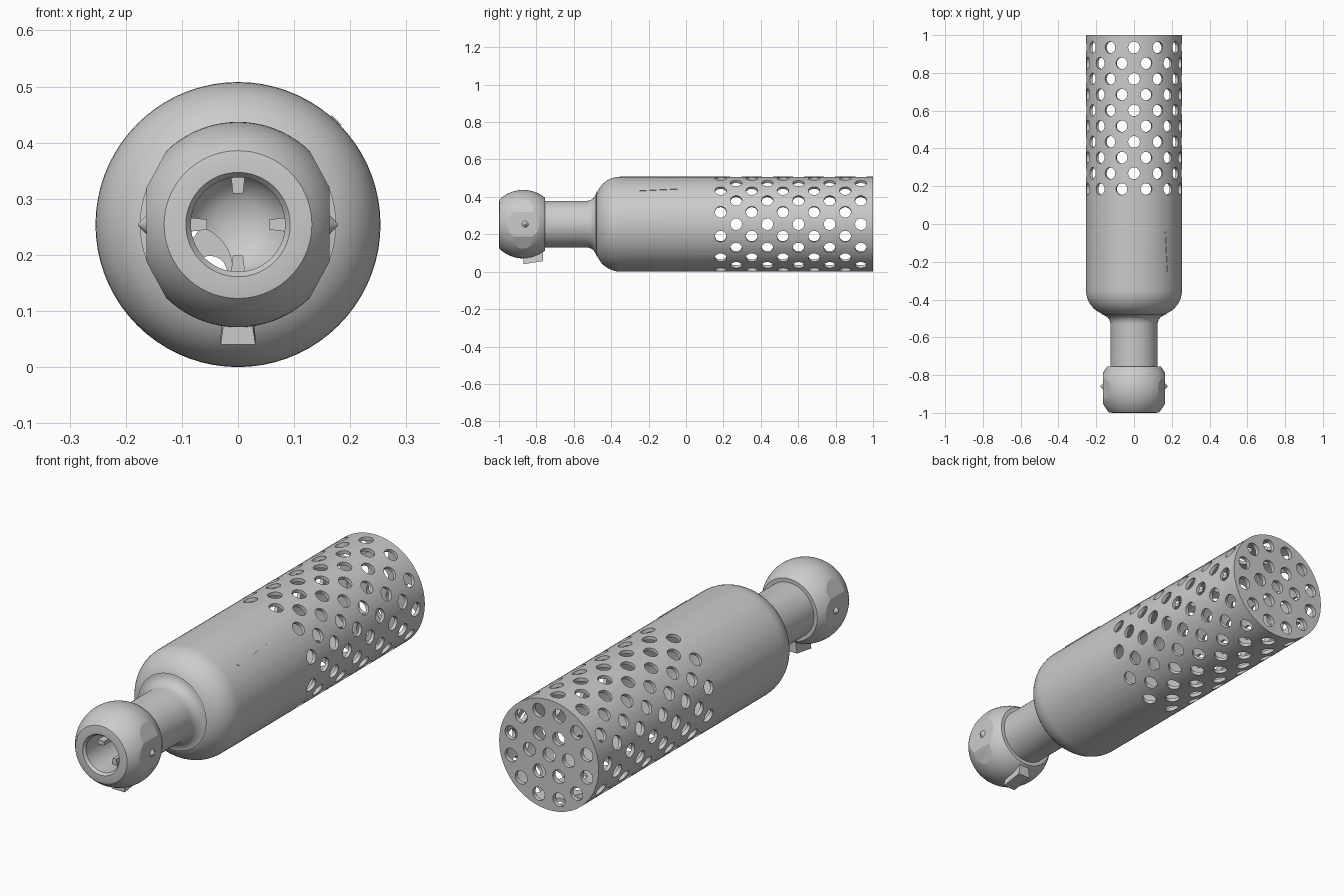
import bpy, bmesh
from math import pi, sin, cos, radians, sqrt
from mathutils import Vector, Matrix

if "Cube" in bpy.data.objects:
    bpy.data.objects.remove(bpy.data.objects["Cube"])

C = 0.254  # height of the long axis
SHIFT = Matrix.Translation((0, 0, C))


def finish(bm, name, angle=35):
    bmesh.ops.recalc_face_normals(bm, faces=bm.faces[:])
    me = bpy.data.meshes.new(name)
    bm.to_mesh(me)
    bm.free()
    ob = bpy.data.objects.new(name, me)
    bpy.context.collection.objects.link(ob)
    smooth(ob, angle)
    return ob


def smooth(ob, angle=35):
    bpy.ops.object.select_all(action='DESELECT')
    bpy.context.view_layer.objects.active = ob
    ob.select_set(True)
    bpy.ops.object.shade_smooth_by_angle(angle=radians(angle))


def arc(cr, cy, rad, a0, a1, n):
    """points (radius, y) on an arc; angle 0 is outward, -90 is toward the front"""
    return [(cr + rad * cos(radians(a0 + (a1 - a0) * i / n)),
             cy + rad * sin(radians(a0 + (a1 - a0) * i / n))) for i in range(n + 1)]


def lathe(profile, closed=False, steps=72):
    """spin a (radius, y) profile about the long axis"""
    bm = bmesh.new()
    vs = [bm.verts.new((r, y, C)) for r, y in profile]
    for a, b in zip(vs, vs[1:]):
        bm.edges.new((a, b))
    if closed:
        bm.edges.new((vs[-1], vs[0]))
    bmesh.ops.spin(bm, geom=bm.verts[:] + bm.edges[:], cent=(0, 0, C),
                   axis=(0, 1, 0), angle=2 * pi, steps=steps)
    bmesh.ops.remove_doubles(bm, verts=bm.verts[:], dist=1e-5)
    return bm


def rod(bm, p, q, r1, r2=None, seg=20):
    """cylinder or cone between two points given relative to the axis"""
    p, q = Vector(p), Vector(q)
    d = q - p
    m = SHIFT @ Matrix.Translation((p + q) / 2) @ d.to_track_quat('Z', 'Y').to_matrix().to_4x4()
    bmesh.ops.create_cone(bm, cap_ends=True, segments=seg, radius1=r1,
                          radius2=r1 if r2 is None else r2, depth=d.length, matrix=m)


def hexahedron(bm, lower, upper):
    """solid from two matching quads given relative to the axis"""
    vs = [bm.verts.new(Vector(p) + Vector((0, 0, C))) for p in lower + upper]
    for f in ((0, 1, 2, 3), (7, 6, 5, 4), (0, 4, 5, 1), (1, 5, 6, 2), (2, 6, 7, 3), (3, 7, 4, 0)):
        bm.faces.new([vs[i] for i in f])


def cut(ob, cutter_bm):
    cutter = finish(cutter_bm, "hole_cutter")
    cutter.hide_render = True
    mod = ob.modifiers.new("holes", 'BOOLEAN')
    mod.operation = 'DIFFERENCE'
    mod.solver = 'EXACT'
    mod.object = cutter
    bpy.ops.object.select_all(action='DESELECT')
    bpy.context.view_layer.objects.active = ob
    ob.select_set(True)
    bpy.ops.object.modifier_apply(modifier=mod.name)
    bpy.data.objects.remove(cutter)
    smooth(ob)


# hollow body with rounded shoulder and narrow neck
R = 0.254
profile = [(0, 1), (R, 1)]
profile += arc(R - 0.135, -0.35, 0.135, 0, -72, 10)
profile += arc(0.175, -0.53, 0.05, 90, 180, 6)
profile += [(0.125, -0.77), (0.084, -0.77), (0.084, -0.5), (0.12, -0.46)]
profile += arc(0.118, -0.34, 0.12, -80, 0, 8)
profile += [(0.238, 0.98), (0, 0.98)]
body = finish(lathe(profile), "perforated_body")

# staggered rings of side holes and the end plate pattern
bm = bmesh.new()
for i in range(10):
    y = 0.185 + i * 0.0833
    for k in range(12):
        a = radians(30 * k + (0 if i % 2 else 15))
        u = Vector((cos(a), 0, sin(a)))
        off = Vector((0, y, 0))
        rod(bm, off + u * 0.2, off + u * 0.28, 0.031)
for radius, count, start in ((0, 1, 0), (0.1, 6, 0), (0.2, 12, 15)):
    for k in range(count):
        a = radians(start + 360 * k / count)
        x, z = radius * cos(a), radius * sin(a)
        rod(bm, (x, 0.97, z), (x, 1.03, z), 0.031)
cut(body, bm)

# ball head with bore and side flats
a1 = 51
profile = [(0.084, -0.755), (0.084, -0.988), (0.093, -1), (0.114, -1)]
profile += arc(0, -0.87, 0.183, -44, 36, 20)
profile += [(0.142, -0.755)]
bm = lathe(profile, True)
for s in (-1, 1):
    for nx, nz, d in ((1, 0, 0.163), (0.879, 0.477, 0.1748), (0.879, -0.477, 0.1748)):
        n = Vector((s * nx, 0, nz)).normalized()
        bmesh.ops.bisect_plane(bm, geom=bm.verts[:] + bm.edges[:] + bm.faces[:], dist=1e-6,
                               plane_co=Vector((0, 0, C)) + n * d, plane_no=n, clear_outer=True)
        bmesh.ops.holes_fill(bm, edges=[e for e in bm.edges if e.is_boundary], sides=0)
finish(bm, "ball_head", 15)

# pointed side studs and thin alignment ribs
for s, side in ((1, "right"), (-1, "left")):
    bm = bmesh.new()
    rod(bm, (s * 0.158, -0.86, 0), (s * 0.178, -0.86, 0), 0.022, 0.002, 24)
    finish(bm, side + "_stud")
    bm = bmesh.new()
    quads = [[(s * 0.105, -0.96, t * 0.007), (s * 0.115, -1, t * 0.006),
              (s * 0.156, -0.965, t * 0.002), (s * 0.145, -0.93, t * 0.003)] for t in (-1, 1)]
    hexahedron(bm, *quads)
    finish(bm, side + "_rib")

# locating key under the ball
bm = bmesh.new()
hexahedron(bm,
           [(-0.031, -0.87, -0.214), (0.031, -0.87, -0.214), (0.031, -0.765, -0.198), (-0.031, -0.765, -0.198)],
           [(-0.022, -0.87, -0.15), (0.022, -0.87, -0.15), (0.022, -0.765, -0.12), (-0.022, -0.765, -0.12)])
finish(bm, "locating_key")

# four tabs inside the bore
for k in range(4):
    bm = bmesh.new()
    quads = [[(x, y, z) for x, y in ((-w, -0.9), (w, -0.9), (w, -0.8), (-w, -0.8))]
             for w, z in ((0.009, 0.055), (0.013, 0.09))]
    hexahedron(bm, *quads)
    bmesh.ops.rotate(bm, verts=bm.verts[:], cent=(0, 0, C), matrix=Matrix.Rotation(k * pi / 2, 3, 'Y'))
    finish(bm, "bore_tab_%d" % (k + 1))

# domed baffle in the neck with an off-centre opening
bm = lathe([(0.088, -0.62), (0.075, -0.59), (0.045, -0.57), (0, -0.56),
            (0, -0.553), (0.047, -0.563), (0.079, -0.583), (0.088, -0.6)], True, 48)
baffle = finish(bm, "neck_baffle", 40)
bm = bmesh.new()
rod(bm, (-0.088, -0.7, -0.08), (-0.088, -0.5, -0.08), 0.078, seg=48)
cut(baffle, bm)

# thin raised marker strip on the upper right of the body
bm = bmesh.new()
quads = [[(r * cos(radians(a + t)), y, r * sin(radians(a + t)))
          for y, a, t in ((-0.26, 45, -1), (-0.26, 45, 1), (-0.04, 48.5, 1), (-0.04, 48.5, -1))]
         for r in (0.245, 0.2565)]
hexahedron(bm, *quads)
finish(bm, "marker_strip")
